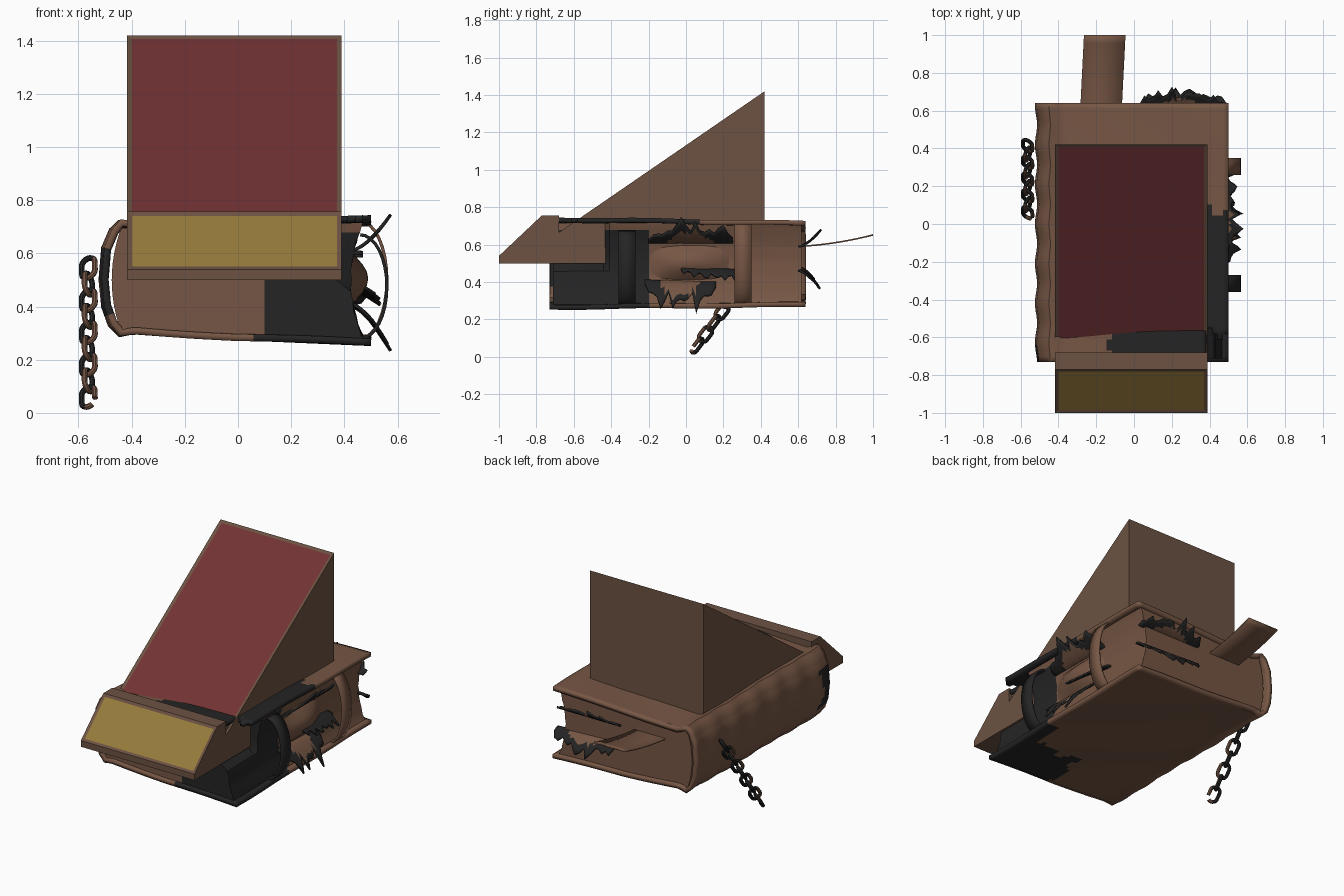
import bpy, bmesh, math, random
from mathutils import Vector, Quaternion

cube = bpy.data.objects.get("Cube")
if cube:
    bpy.data.objects.remove(cube, do_unlink=True)
random.seed(4)


def material(name, r, g, b):
    m = bpy.data.materials.new(name)
    m.use_nodes = True
    m.diffuse_color = (r, g, b, 1)
    bsdf = next(n for n in m.node_tree.nodes if n.type == 'BSDF_PRINCIPLED')
    bsdf.inputs["Base Color"].default_value = (r, g, b, 1)
    bsdf.inputs["Roughness"].default_value = 0.8
    return m


LEATHER = material("leather brown", 0.18, 0.093, 0.058)
WOOD = material("wood brown", 0.15, 0.084, 0.055)
CHAR = material("charred black", 0.018, 0.018, 0.018)
RED = material("dark red", 0.171, 0.032, 0.034)
GOLD = material("dull gold", 0.305, 0.195, 0.045)


def finish(name, bm, mats, rule=None, smooth=True):
    """Turn a bmesh into an object; rule gives a material index from a face centre."""
    bmesh.ops.recalc_face_normals(bm, faces=bm.faces)
    if rule:
        for f in bm.faces:
            f.material_index = int(rule(f.calc_center_median()))
    me = bpy.data.meshes.new(name)
    bm.to_mesh(me)
    bm.free()
    for m in mats:
        me.materials.append(m)
    ob = bpy.data.objects.new(name, me)
    bpy.context.collection.objects.link(ob)
    if smooth:
        bpy.ops.object.select_all(action='DESELECT')
        ob.select_set(True)
        bpy.context.view_layer.objects.active = ob
        bpy.ops.object.shade_smooth_by_angle(angle=math.radians(35))
    return ob


def grid(rows, closed=False):
    """Skin a list of equal-length point rows; closed rows get end caps."""
    bm = bmesh.new()
    vs = [[bm.verts.new(p) for p in row] for row in rows]
    n = len(rows[0])
    for a, b in zip(vs, vs[1:]):
        for i in range(n if closed else n - 1):
            j = (i + 1) % n
            bm.faces.new((a[i], a[j], b[j], b[i]))
    if closed:
        bm.faces.new(vs[0])
        bm.faces.new(vs[-1])
    return bm


def thicken(ob, amount, offset=-1):
    mod = ob.modifiers.new("thickness", 'SOLIDIFY')
    mod.thickness = amount
    mod.offset = offset


def resample(pts, step):
    out = []
    for a, b in zip(pts, pts[1:]):
        a, b = Vector(a), Vector(b)
        n = max(1, round((b - a).length / step))
        out += [a.lerp(b, i / n) for i in range(n)]
    return out + [Vector(pts[-1])]


def ragged(v):
    return 0.03 * math.sin(v * 23) + 0.02 * math.sin(v * 51 + 1)


def burnt(c):
    """Scorched front corner on the open side of the book."""
    if c.z > 0.6:
        return c.x > -0.12 + ragged(c.y) and c.y < -0.5 or c.x > 0.38 and c.y < 0.08 + ragged(c.x)
    if c.x > 0.4:
        return c.y < -0.2 + ragged(c.z)
    return c.x > 0.05 + ragged(c.z + c.y) and c.y < -0.42 + ragged(c.x)


# Cover: one C-shaped section swept along the book, with ribs on the spine
section = [(0.5, 0.737), (0, 0.722), (-0.38, 0.705), (-0.41, 0.715), (-0.45, 0.722), (-0.485, 0.69),
           (-0.515, 0.62), (-0.525, 0.5), (-0.515, 0.4), (-0.49, 0.33), (-0.45, 0.29), (-0.41, 0.30),
           (-0.38, 0.303), (0, 0.278), (0.5, 0.26)]
section = resample(section, 0.03)
rows = []
for k in range(47):
    y = -0.73 + 1.37 * k / 46
    row = []
    for p in section:
        spine = max(0, min(1, (-0.4 - p.x) / 0.08))
        rib = 0.012 * spine * (math.cos(y * 30) - 1) * 0.5
        lift = 0.016 * -y * (1 if p.y > 0.5 else -0.6) * (1 - spine)
        row.append((p.x - rib, y, p.y + lift + 0.003 * math.sin(9 * y + 7 * p.x)))
    rows.append(row)
bm = grid(rows)
gone = [f for f in bm.faces if (c := f.calc_center_median()).z > 0.6 and c.x > 0.37 and c.y < -0.56 + ragged(c.x)]
bmesh.ops.delete(bm, geom=gone, context='FACES')
cover = finish("book_cover", bm, [LEATHER, CHAR],
               lambda c: burnt(c) or c.x < -0.47 and 0.38 < c.z < 0.63 and c.y < -0.64 + ragged(c.z))
thicken(cover, 0.026)

# Page block: hollow fore edge, rounded back, worn away at the front corner
rows = []
for k in range(45):
    y = -0.712 + 1.33 * k / 44
    row = []
    for i in range(13):
        s = i / 6 - 1
        x = 0.425 + 0.045 * s * s + 0.003 * math.sin(i * 2.5 + 3 * y)
        if y < -0.42 and s > -0.1:
            x = 0.372
        row.append((x, y, 0.5 + 0.215 * s + (0.01 * y if s < 0 else 0)))
    for i in range(13):
        s = 1 - i / 6
        row.append((-0.44 - 0.035 * (1 - s * s), y, 0.5 + 0.195 * s))
    rows.append(row)
bm = grid(rows, closed=True)
ends = [f for f in bm.faces if len(f.verts) > 4]
# Slice the page ends into vertical strips so that the front can be coloured
for x in (-0.2, 0.04, 0.1, 0.2, 0.3):
    bmesh.ops.bisect_plane(bm, geom=bm.verts[:] + bm.edges[:] + bm.faces[:],
                           plane_co=(x, 0, 0), plane_no=(1, 0, 0.15 if x < 0.08 else 0))
finish("pages", bm, [LEATHER, CHAR], lambda c: c.y < -0.7 and c.x > 0.05 or c.y >= -0.7 and c.z < 0.69 and c.x > 0.36 and burnt(Vector((0.42, c.y, 0.5))))


# Stand: side profile extruded across, with inset front panels
profile = [(-1, 0.5), (-1, 0.54), (-0.77, 0.757), (-0.68, 0.757), (-0.68, 0.665), (0.42, 1.42),
           (0.42, 0.6), (-0.3, 0.5)]
bm = grid([[(x, y, z) for y, z in profile] for x in (-0.418, 0.39)], closed=True)
bmesh.ops.recalc_face_normals(bm, faces=bm.faces)
panels = [f for f in bm.faces if f.normal.y < -0.3 and f.normal.z > 0.3]
for f in panels:
    bmesh.ops.inset_region(bm, faces=[f], thickness=0.026, depth=-0.004)
    f.material_index = 1 if f.calc_center_median().z > 0.8 else 2
finish("stand", bm, [WOOD, RED, GOLD], smooth=False)


# Straps arching over the fore edge
def strap(name, y, width, mat, top):
    rows = []
    for i in range(17):
        a = math.pi * (i / 16 - 0.5)
        p = (0.46 + 0.1 * math.cos(a), (top + 0.28) / 2 + (top - 0.28) / 2 * math.sin(a))
        rows.append([(p[0], y + s * width, p[1]) for s in (-0.5, 0.5)])
    thicken(finish(name, grid(rows), [mat]), 0.012, 0)


strap("back_strap", 0.305, 0.09, LEATHER, 0.72)
strap("front_strap", -0.315, 0.09, CHAR, 0.67)


# Torn flaps: jagged strips that curl out of the page edges
def flap(name, start, end, out, length, rise, brown):
    start, end, out = Vector(start), Vector(end), Vector(out)
    cols = 18
    lengths = [(0.62 + 0.38 * random.random()) * (1 if i % 3 == 1 else 0.8)
               * (0.45 + 0.55 * math.sin(math.pi * i / cols) ** 0.5) for i in range(cols + 1)]
    rows = []
    for j in range(7):
        row = []
        for i in range(cols + 1):
            s = j / 6 * lengths[i]
            row.append(start.lerp(end, i / cols) + out * length * s + Vector((0, 0, rise * s ** 1.7)))
        rows.append(row)
    mid, span = (start + end) / 2, (end - start).length

    def rule(c):
        along = (c - mid).dot((end - start).normalized()) / span
        return (along / 0.3) ** 2 + ((c - mid).dot(out) / (length * brown)) ** 2 > 1
    thicken(finish(name, grid(rows), [LEATHER, CHAR], rule), 0.012, 0)


flap("side_flap_upper", (0.42, -0.2, 0.61), (0.42, 0.25, 0.61), (1, 0, 0), 0.17, 0.16, 0.55)
flap("side_flap_lower", (0.42, -0.22, 0.41), (0.42, 0.16, 0.40), (1, 0, 0), 0.17, -0.2, 0.6)
flap("side_flap_middle", (0.42, -0.03, 0.49), (0.42, 0.3, 0.46), (1, 0, 0), 0.15, -0.09, 0.1)
flap("back_flap_upper", (0.03, 0.6, 0.59), (0.47, 0.6, 0.59), (0, 1, 0), 0.13, 0.1, 0.5)
flap("back_flap_lower", (0.05, 0.6, 0.48), (0.49, 0.6, 0.46), (0, 1, 0), 0.13, -0.13, 0.5)


# Bulging torn page bundle between the side flaps
rows = [[(0.42 + 0.07 * math.sin(math.pi * i / 8) * math.sin(math.pi * j / 12), -0.2 + 0.44 * j / 12,
          0.4 + 0.21 * i / 8) for i in range(9)] for j in range(13)]
finish("torn_pages", grid(rows), [LEATHER])

# Ribbon bookmark hanging out of the back
rows = []
for i in range(13):
    t = i / 12
    y, z = 0.5 + 0.5 * t, 0.588 + 0.064 * t ** 2
    rows.append([(-0.29 + 0.025 * t + 0.22 * s, y, z) for s in (0, 0.5, 1)])
thicken(finish("ribbon", grid(rows), [LEATHER]), 0.008, 0)

# Chain: stretched rings, alternately turned, the last one broken
top, bottom = Vector((-0.563, 0.415, 0.545)), Vector((-0.563, 0.06, 0.06))
turn = (bottom - top).to_track_quat('X', 'Z')
LINKS = 9
for i in range(LINKS):
    rings = []
    for a in range(20):
        u = math.tau * a / 20
        ring = []
        for b in range(8):
            v = math.tau * b / 8
            r = 0.029 + 0.011 * math.cos(v)
            ring.append(Vector((r * math.cos(u) + 0.016 * math.copysign(1, math.cos(u)),
                                r * math.sin(u), 0.011 * math.sin(v))))
        rings.append(ring)
    rings = rings + rings[:1] if i < LINKS - 1 else rings[5:] + rings[:3]
    roll = turn @ Quaternion((1, 0, 0), math.radians(30 + 90 * (i % 2)))
    centre = top.lerp(bottom, i / (LINKS - 1))
    bm = grid([[centre + roll @ p for p in ring] for ring in rings], closed=i == LINKS - 1) \
        if i == LINKS - 1 else grid([[centre + roll @ p for p in ring + ring[:1]] for ring in rings])
    bmesh.ops.remove_doubles(bm, verts=bm.verts, dist=0.0005)
    finish(f"chain_link_{i + 1}", bm, [LEATHER, CHAR],
           lambda c: (c - centre).dot(roll @ Vector((0.5, 1, 0))) < 0.012)
